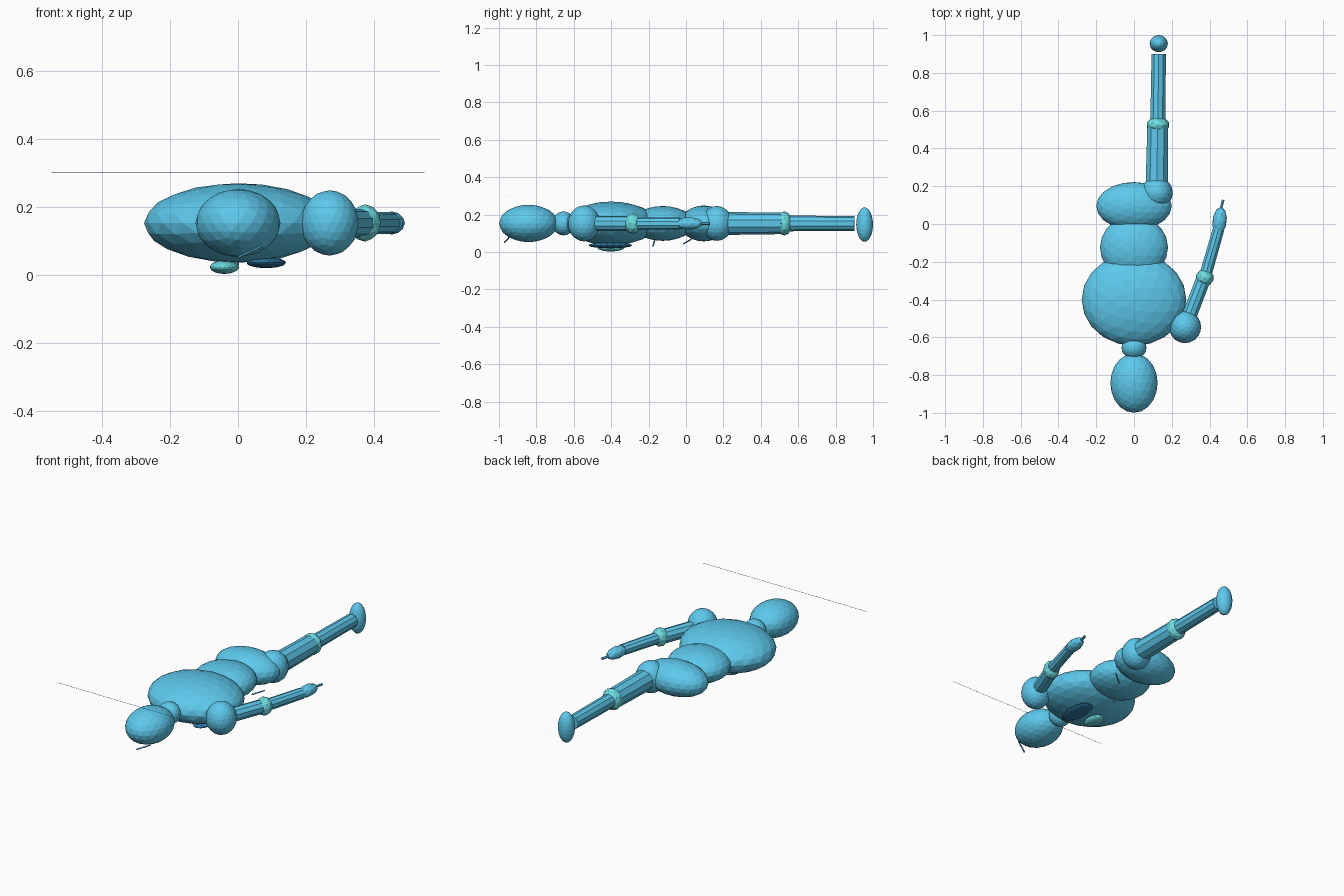
import bpy
from mathutils import Vector

if "Cube" in bpy.data.objects:
    bpy.data.objects.remove(bpy.data.objects["Cube"])


def mat(name, rgb):
    m = bpy.data.materials.new(name)
    m.diffuse_color = (*rgb, 1)
    m.use_nodes = True
    m.node_tree.nodes["Principled BSDF"].inputs["Base Color"].default_value = m.diffuse_color
    return m


BODY = mat("body_blue", (0.11, 0.58, 0.84))
JOINT = mat("joint_teal", (0.15, 0.72, 0.75))
DARK = mat("dark_blue", (0.03, 0.2, 0.4))


def blob(name, loc, radii, material=BODY, sub=3, turn=0.0):
    """Flat-shaded icosphere stretched to an ellipsoid."""
    bpy.ops.mesh.primitive_ico_sphere_add(subdivisions=sub, radius=1, location=loc,
                                          rotation=(0, 0, turn))
    o = bpy.context.object
    o.name = name
    o.scale = radii
    o.data.materials.append(material)
    return o


def rod(name, a, b, r1, r2=None, sides=10, material=BODY):
    """Tapered cylinder from point a to point b."""
    a, b = Vector(a), Vector(b)
    d = b - a
    bpy.ops.mesh.primitive_cone_add(vertices=sides, radius1=r1,
                                    radius2=r1 if r2 is None else r2,
                                    depth=d.length, location=(a + b) / 2)
    o = bpy.context.object
    o.name = name
    o.rotation_euler = d.to_track_quat('Z', 'Y').to_euler()
    o.data.materials.append(material)
    return o


Z = 0.153

# Trunk and head along the y axis
blob("head", (0, -0.842, Z), (0.125, 0.157, 0.1))
blob("neck", (0, -0.655, Z), (0.066, 0.06, 0.064))
blob("chest", (0, -0.40, Z), (0.277, 0.245, 0.117))
blob("waist", (0, -0.125, Z), (0.18, 0.17, 0.093))
blob("pelvis", (0, 0.095, Z), (0.2, 0.127, 0.096))

# Leg
blob("hip", (0.12, 0.165, Z), (0.085, 0.085, 0.093))
rod("upper_leg", (0.12, 0.18, Z), (0.125, 0.53, Z), 0.062, 0.057)
blob("knee", (0.126, 0.525, Z), (0.061, 0.045, 0.065), JOINT, 2)
rod("lower_leg", (0.126, 0.53, Z), (0.131, 0.9, Z), 0.042, 0.04)
blob("foot", (0.131, 0.955, 0.147), (0.048, 0.045, 0.092))

# Arm
blob("shoulder", (0.27, -0.545, Z), (0.085, 0.086, 0.096))
rod("upper_arm", (0.27, -0.545, Z), (0.37, -0.285, Z), 0.041)
blob("elbow", (0.374, -0.285, Z), (0.048, 0.046, 0.055), JOINT, 2)
rod("forearm", (0.374, -0.285, Z), (0.447, -0.03, Z), 0.034, 0.032)
blob("hand", (0.453, 0.015, Z), (0.038, 0.076, 0.034), BODY, 2, -0.12)
rod("finger", (0.458, 0.07, Z), (0.472, 0.128, Z), 0.008, sides=6)

# Pads on the underside
blob("large_pad", (0.083, -0.405, 0.036), (0.058, 0.117, 0.016), DARK)
blob("small_pad", (-0.04, -0.402, 0.023), (0.043, 0.072, 0.02), JOINT)

# Small thin pegs on the underside
for name, a, b in (
    ("face_peg", (0.0, -0.97, 0.052), (0.07, -0.94, 0.085)),
    ("hip_peg", (0.10, -0.012, 0.045), (0.16, 0.03, 0.07)),
    ("waist_peg", (0.0, -0.177, 0.03), (0.0, -0.165, 0.075)),
):
    rod(name, a, b, 0.004, sides=6)

# Thin straight wire above the head
rod("wire", (-0.55, -0.945, 0.301), (0.55, -0.945, 0.301), 0.001, sides=4)
